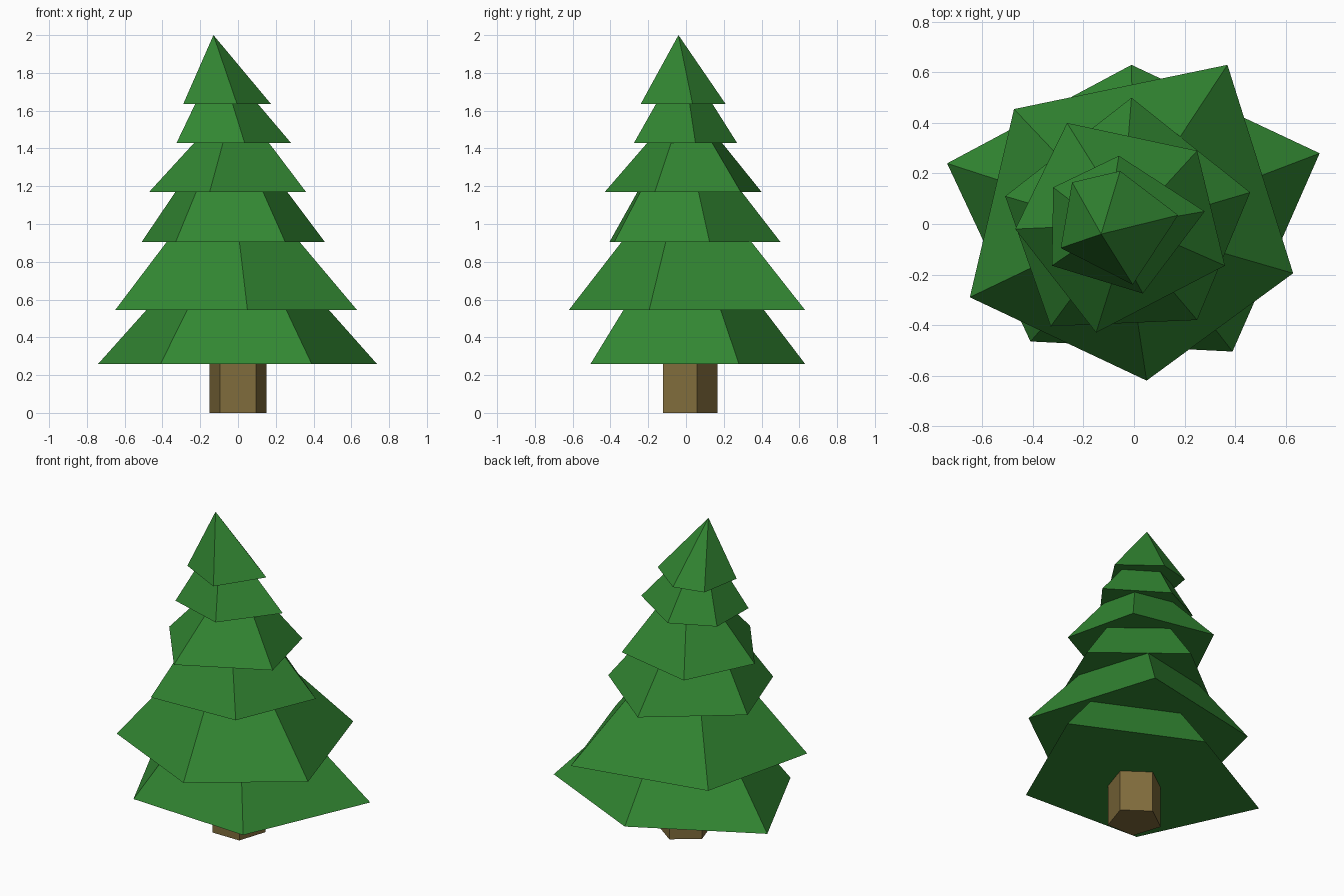
import bpy
import bmesh
from math import sin, cos, tau
from mathutils import Vector

default_cube = bpy.data.objects.get("Cube")
if default_cube:
    bpy.data.objects.remove(default_cube, do_unlink=True)


def make_material(name, color):
    material = bpy.data.materials.new(name)
    material.use_nodes = True
    material.diffuse_color = color
    material.node_tree.nodes["Principled BSDF"].inputs["Base Color"].default_value = color
    return material


def make_object(name, bm, material):
    bmesh.ops.recalc_face_normals(bm, faces=bm.faces)
    mesh = bpy.data.meshes.new(name)
    bm.to_mesh(mesh)
    bm.free()
    mesh.materials.append(material)
    obj = bpy.data.objects.new(name, mesh)
    bpy.context.scene.collection.objects.link(obj)
    return obj


def make_tier(name, outline, bottom, top, taper, shift, material):
    """Closed skirt: the outline is shrunk by taper and moved by shift at its top."""
    bm = bmesh.new()
    lower = [bm.verts.new((x, y, bottom)) for x, y in outline]
    base = bm.faces.new(lower)
    if taper == 0:
        # Pointed tip
        tip = bm.verts.new((*shift, top))
        for a, b in zip(lower, lower[1:] + lower[:1]):
            bm.faces.new((a, b, tip))
    else:
        upper = [bm.verts.new((*(Vector(p) * taper + Vector(shift)), top)) for p in outline]
        bm.faces.new(upper)
        for i in range(len(lower)):
            j = (i + 1) % len(lower)
            bm.faces.new((lower[i], lower[j], upper[j], upper[i]))
    return make_object(name, bm, material)


needle_green = make_material("needle green", (0.032, 0.242, 0.032, 1))
bark_brown = make_material("bark brown", (0.216, 0.150, 0.045, 1))

# Five-sided trunk
trunk_outline = [(0.16 * sin(i * tau / 5), 0.16 * cos(i * tau / 5) + 0.008) for i in range(5)]
make_tier("trunk", trunk_outline, 0, 0.26, 1, (0, 0), bark_brown)

# Heights where one tier of branches ends and the next begins
levels = [0.26, 0.545, 0.905, 1.17, 1.43, 1.635, 2.0]

# Each tier: name, uneven five-cornered hem, taper, shift of the top
tiers = [
    ("lowest_branches",
     [(-0.01, 0.63), (0.735, 0.28), (0.39, -0.505), (-0.41, -0.465), (-0.74, 0.24)],
     0.655, (0, 0)),
    ("lower_branches",
     [(0.37, 0.63), (0.63, -0.195), (0.05, -0.62), (-0.65, -0.29), (-0.475, 0.455)],
     0.55, (-0.02, 0)),
    ("middle_branches",
     [(-0.01, 0.5), (0.46, 0.125), (0.25, -0.38), (-0.33, -0.405), (-0.51, 0.11)],
     0.61, (-0.02, -0.01)),
    ("upper_branches",
     [(-0.265, 0.4), (0.25, 0.29), (0.36, -0.165), (-0.15, -0.43), (-0.47, -0.02)],
     0.476, (-0.008, 0)),
    ("highest_branches",
     [(-0.06, 0.27), (0.28, 0.05), (0.035, -0.275), (-0.325, -0.165), (-0.32, 0.145)],
     0.55, (-0.048, -0.008)),
    ("treetop",
     [(-0.055, 0.21), (0.175, 0.035), (-0.005, -0.24), (-0.29, -0.095), (-0.245, 0.165)],
     0, (-0.13, -0.04)),
]

for (name, outline, taper, shift), bottom, top in zip(tiers, levels, levels[1:]):
    make_tier(name, outline, bottom, top, taper, shift, needle_green)
